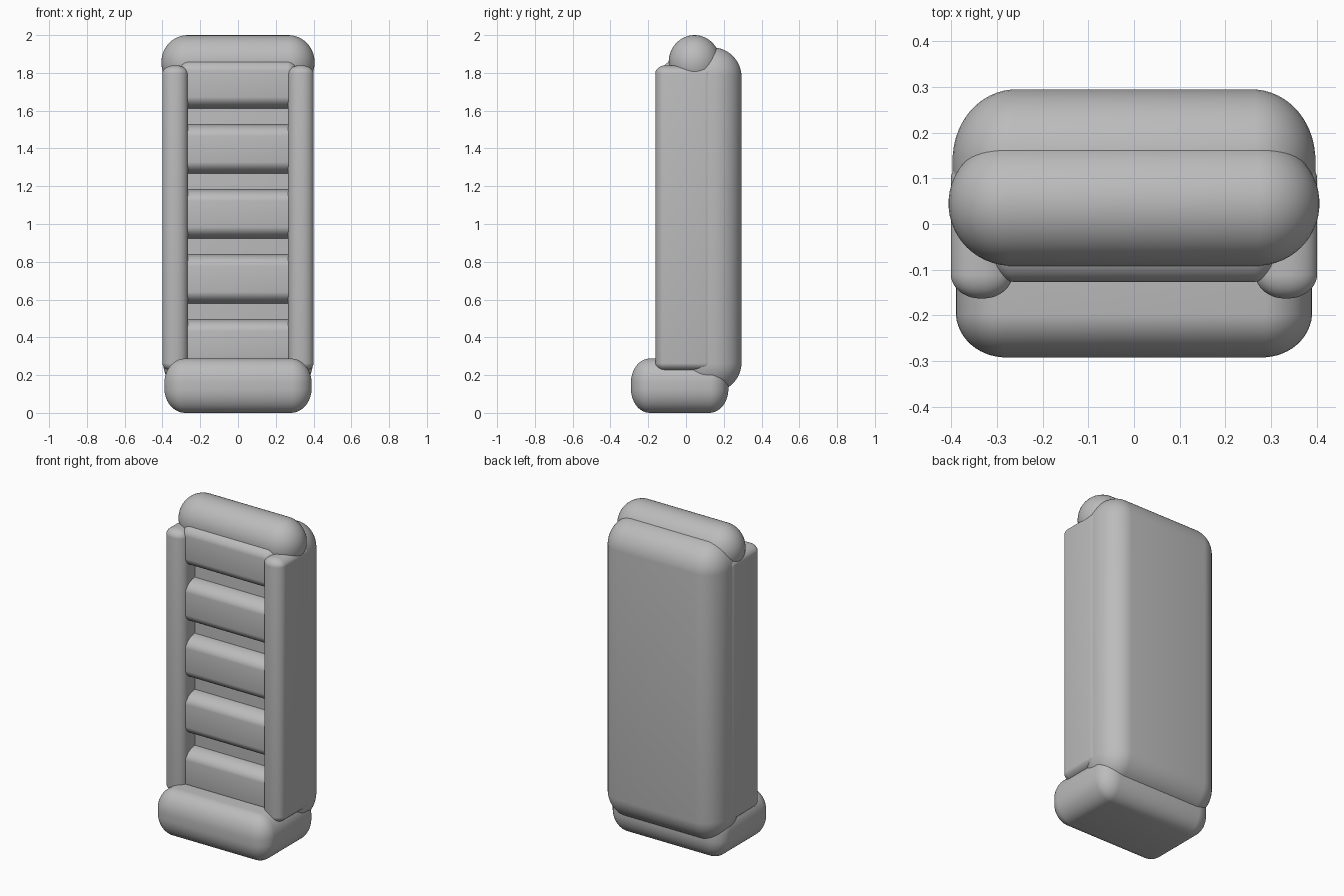
import bpy, bmesh
from mathutils import Vector

if "Cube" in bpy.data.objects:
    bpy.data.objects.remove(bpy.data.objects["Cube"])

grey = bpy.data.materials.new("plain_grey")
grey.diffuse_color = (0.5, 0.5, 0.5, 1)
grey.use_nodes = True
grey.node_tree.nodes["Principled BSDF"].inputs["Base Color"].default_value = grey.diffuse_color


def cushion(name, lo, hi, radius, cells=15):
    """Pillow-like box between two corners, with its own rounding on each axis."""
    bm = bmesh.new()
    bmesh.ops.create_cube(bm, size=2)
    bmesh.ops.subdivide_edges(bm, edges=bm.edges[:], cuts=cells - 1, use_grid_fill=True)
    for v in bm.verts:
        n = v.co.normalized()
        v.co = Vector([
            (a + b) / 2 + (1 if c > 0 else -1) * ((b - a) / 2 - r) + c * r
            for a, b, r, c in zip(lo, hi, radius, n)])
    mesh = bpy.data.meshes.new(name)
    bm.to_mesh(mesh)
    bm.free()
    mesh.materials.append(grey)
    mesh.shade_smooth()
    obj = bpy.data.objects.new(name, mesh)
    bpy.context.collection.objects.link(obj)
    return obj


# Foot block and rounded top roll
cushion("base", (-0.39, -0.292, 0.0), (0.39, 0.225, 0.288), (0.11, 0.10, 0.13))
cushion("top_roll", (-0.406, -0.092, 1.71), (0.406, 0.182, 2.0), (0.14, 0.137, 0.144))

# Tall back panel
cushion("back_panel", (-0.397, -0.04, 0.11), (0.397, 0.295, 1.935), (0.14, 0.155, 0.16))

# Side walls
for side, x in (("left", -0.333), ("right", 0.333)):
    cushion(side + "_side", (x - 0.068, -0.163, 0.22), (x + 0.068, 0.15, 1.84),
            (0.065, 0.055, 0.045))

# Five padded shelves
for i in range(5):
    z = 0.365 + 0.344 * i
    cushion("shelf_%d" % (i + 1), (-0.32, -0.127, z - 0.13), (0.32, 0.12, z + 0.13),
            (0.06, 0.09, 0.065))
